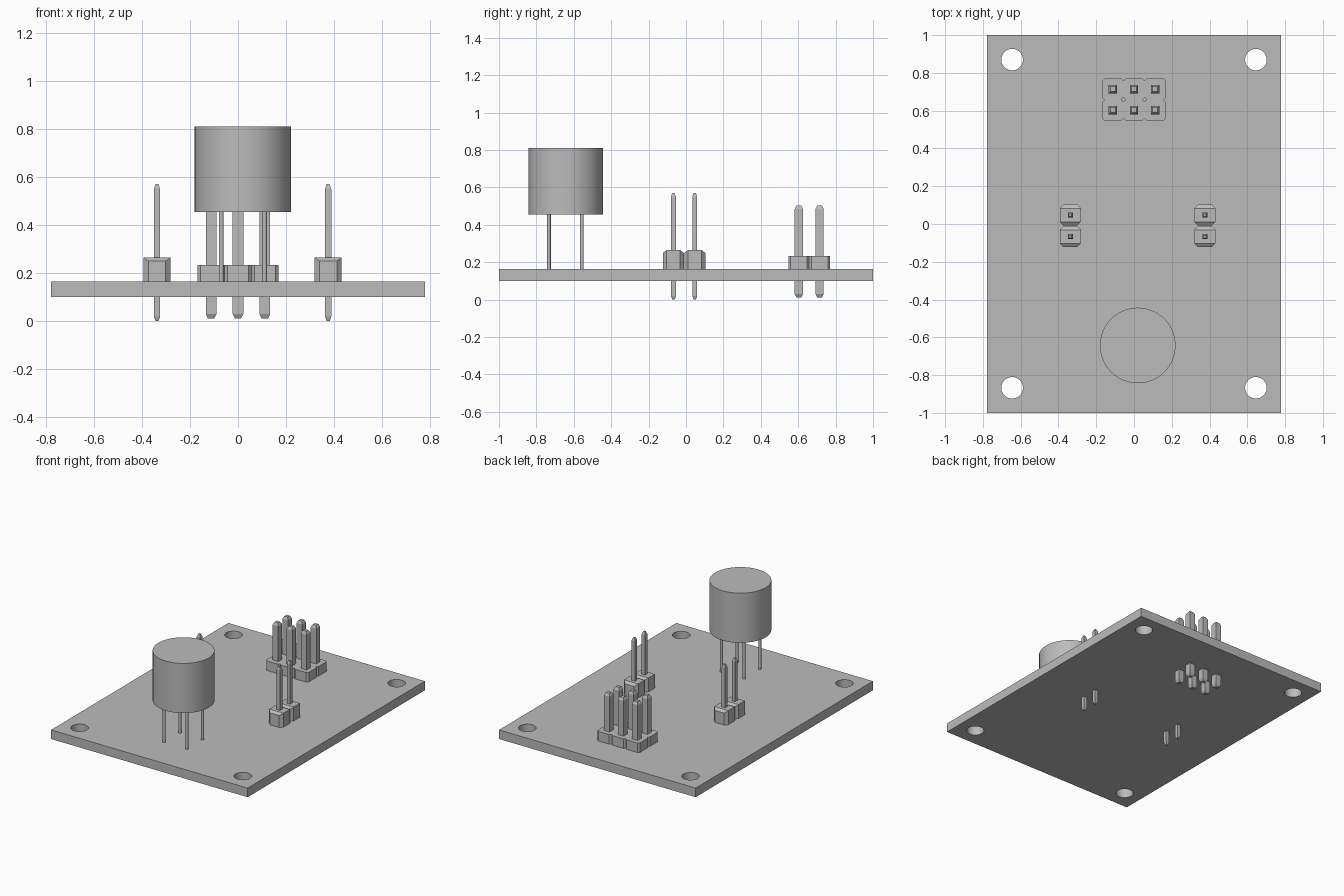
import bpy
import bmesh

cube = bpy.data.objects.get("Cube")
if cube:
    bpy.data.objects.remove(cube, do_unlink=True)

# Single plain grey
GREY = (0.5, 0.5, 0.5, 1.0)
grey = bpy.data.materials.new("plain_grey")
grey.use_nodes = True
grey.diffuse_color = GREY
grey.node_tree.nodes["Principled BSDF"].inputs["Base Color"].default_value = GREY


def loft(name, rings, smooth=False):
    """Closed solid through a list of rings with matching point counts."""
    bm = bmesh.new()
    loops = [[bm.verts.new(p) for p in ring] for ring in rings]
    n = len(loops[0])
    for low, high in zip(loops, loops[1:]):
        for i in range(n):
            j = (i + 1) % n
            bm.faces.new((low[i], low[j], high[j], high[i]))
    bm.faces.new(loops[0])
    bm.faces.new(loops[-1])
    bmesh.ops.recalc_face_normals(bm, faces=bm.faces)
    mesh = bpy.data.meshes.new(name)
    bm.to_mesh(mesh)
    bm.free()
    obj = bpy.data.objects.new(name, mesh)
    bpy.context.collection.objects.link(obj)
    mesh.materials.append(grey)
    return obj


def cylinder(name, x, y, radius, z0, z1, sides=48):
    bpy.ops.mesh.primitive_cylinder_add(
        vertices=sides, radius=radius, depth=z1 - z0, location=(x, y, (z0 + z1) / 2))
    obj = bpy.context.object
    obj.name = name
    obj.data.materials.append(grey)
    bpy.ops.object.shade_smooth_by_angle()
    return obj


def square(x, y, half, z):
    return [(x + sx * half, y + sy * half, z)
            for sx, sy in ((-1, -1), (1, -1), (1, 1), (-1, 1))]


def pin(name, x, y, half, tip, taper, z0, z1):
    """Square pin with tapered ends."""
    levels = ((z0, tip), (z0 + taper, half), (z1 - taper, half), (z1, tip))
    return loft(name, [square(x, y, h, z) for z, h in levels])


def housing(name, x, y, half, cut, z0, z1, drop=0):
    """Block with cut corners; its front and back top edges may slope down."""
    inner = half - cut
    plan = [(-inner, -half), (inner, -half), (half, -inner), (half, inner),
            (inner, half), (-inner, half), (-half, inner), (-half, -inner)]
    bottom = [(x + a, y + b, z0) for a, b in plan]
    top = [(x + a, y + b, z1 - (drop if abs(b) == half else 0)) for a, b in plan]
    obj = loft(name, [bottom, top])
    if drop:
        # Split the folded top into a flat middle and two sloped ends
        bm = bmesh.new()
        bm.from_mesh(obj.data)
        bm.verts.ensure_lookup_table()
        v = bm.verts[8:16]
        old = [f for f in bm.faces if len(f.verts) == 8 and f.calc_center_median().z > z0 + drop]
        bmesh.ops.delete(bm, geom=old, context="FACES_ONLY")
        for ids in ((0, 1, 2, 7), (7, 2, 3, 6), (6, 3, 4, 5)):
            bm.faces.new([v[i] for i in ids])
        bmesh.ops.recalc_face_normals(bm, faces=bm.faces)
        bm.to_mesh(obj.data)
        bm.free()
    return obj


BOTTOM, TOP = 0.1, 0.165

# Board with four corner holes
board = loft("board", [[(sx * 0.777, sy, z) for sx, sy in ((-1, -1), (1, -1), (1, 1), (-1, 1))]
                       for z in (BOTTOM, TOP)])
for x in (-0.645, 0.645):
    for y in (-0.867, 0.87):
        cutter = cylinder("hole_cutter", x, y, 0.057, 0, 0.3)
        cutter.hide_render = True
        cut = board.modifiers.new("hole", "BOOLEAN")
        cut.operation = "DIFFERENCE"
        cut.solver = "EXACT"
        cut.object = cutter
        bpy.context.view_layer.objects.active = board
        bpy.ops.object.modifier_apply(modifier=cut.name)
        bpy.data.objects.remove(cutter, do_unlink=True)

# Round sensor can on four thin legs
cylinder("sensor_can", 0.02, -0.643, 0.2, 0.455, 0.81, 64)
for x in (-0.07, 0.11):
    for y in (-0.733, -0.557):
        cylinder("sensor_leg", x, y, 0.01, TOP - 0.005, 0.46, 16)

# Two-pin headers on either side
for side, x in (("right", -0.337), ("left", 0.375)):
    for y in (-0.067, 0.047):
        housing(side + "_header_housing", x, y, 0.056, 0.02, TOP, 0.265, 0.015)
        pin(side + "_header_pin", x, y, 0.013, 0.006, 0.02, 0.0, 0.57)

# Six-pin header at the back
for x in (-0.112, 0, 0.112):
    for y in (0.603, 0.714):
        housing("back_header_housing", x, y, 0.056, 0.012, TOP, 0.233)
        pin("back_header_pin", x, y, 0.022, 0.013, 0.018, 0.012, 0.503)
